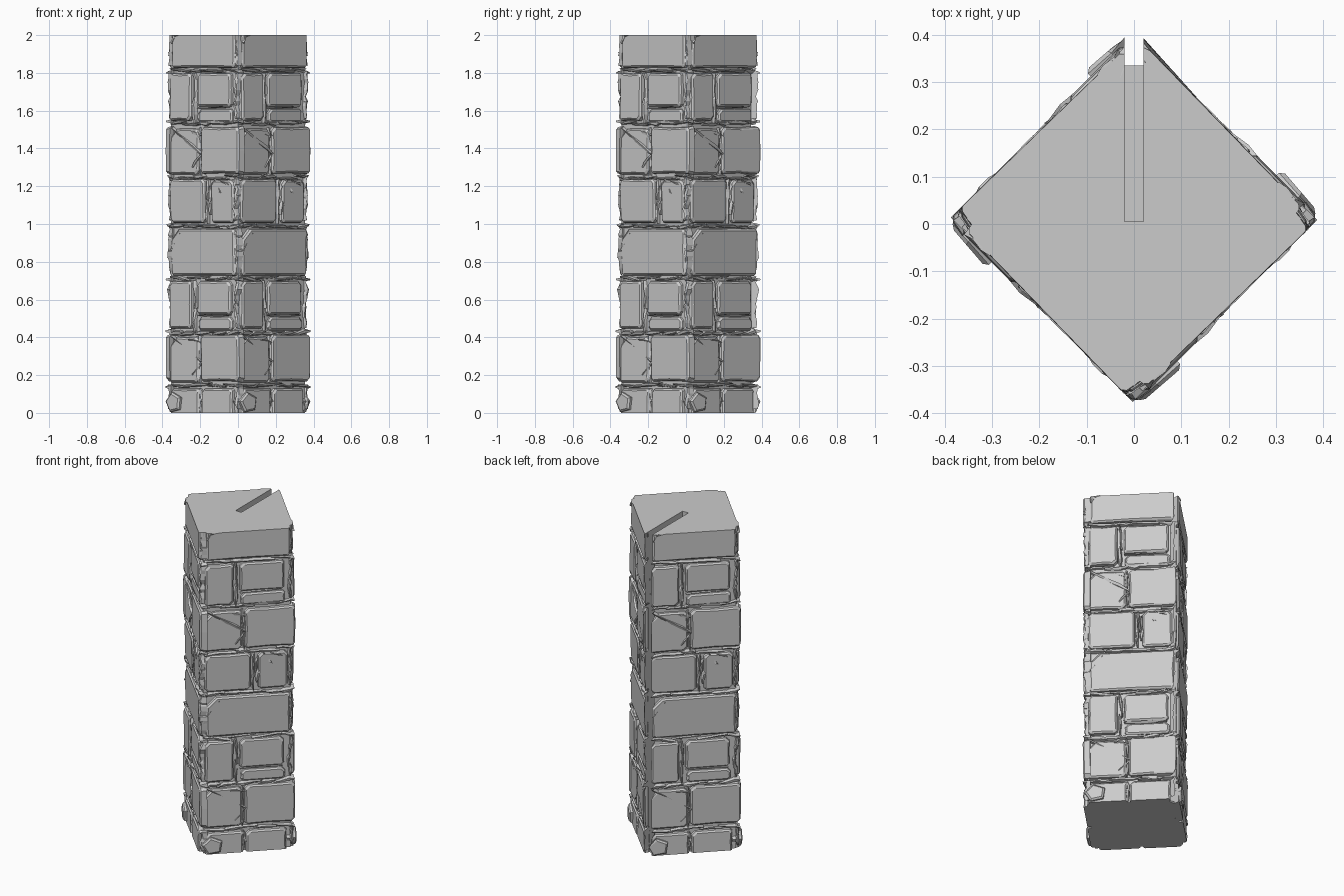
import bpy, bmesh, math, random
from mathutils import Vector, Matrix

cube = bpy.data.objects.get("Cube")
if cube:
    bpy.data.objects.remove(cube, do_unlink=True)

HEIGHT = 2.0
CORE = 0.25        # half width of the mortar core
FACE = 0.272       # distance of the stone fronts from the axis
SLOT = 0.02        # half width of the slot at the back corner
CENTRE = Vector((0, 0.011, 0))
REPEAT = 1.1       # courses repeat after this height

stone_grey = bpy.data.materials.new("stone_grey")
stone_grey.use_nodes = True
colour = (0.6, 0.6, 0.6, 1)
stone_grey.diffuse_color = colour
stone_grey.node_tree.nodes["Principled BSDF"].inputs["Base Color"].default_value = colour


def make_object(name, bm):
    bmesh.ops.recalc_face_normals(bm, faces=bm.faces)
    mesh = bpy.data.meshes.new(name)
    bm.to_mesh(mesh)
    bm.free()
    mesh.materials.append(stone_grey)
    obj = bpy.data.objects.new(name, mesh)
    bpy.context.collection.objects.link(obj)
    return obj


def across(x):
    """Turn a distance seen across the corner into a distance along the wall."""
    return (x + 0.192) / 0.707


def loft(bm, rings):
    """Closed solid through rings of (along, out, up) points."""
    loops = [[bm.verts.new(p) for p in ring] for ring in rings]
    n = len(loops[0])
    for a, b in zip(loops, loops[1:]):
        for i in range(n):
            bm.faces.new((a[i], a[(i + 1) % n], b[(i + 1) % n], b[i]))
    bm.faces.new(loops[0])
    bm.faces.new(loops[-1])


def stone(bm, rng, x0, x1, z0, z1, lift=0.0, cut=0.02):
    """Worn block with clipped corners and a rounded-over front."""
    u0, u1 = across(x0), across(x1)
    cu, cz = (u0 + u1) / 2, (z0 + z1) / 2
    w, h = (u1 - u0) / 2, (z1 - z0) / 2
    outline = []
    for su, sz in ((-1, -1), (1, -1), (1, 1), (-1, 1)):
        c = rng.uniform(0.008, 0.02)
        if (su, sz) == (-1, 1):
            c = cut
        pair = [(su * w, sz * (h - c)), (su * (w - c), sz * h)]
        outline += pair if su * sz > 0 else pair[::-1]
        # a dent half way along the edge that follows
        mid = (0, sz * h) if su * sz > 0 else (su * w, 0)
        dent = rng.uniform(0.96, 1.02)
        outline.append((mid[0] * dent, mid[1] * dent))
    tilt_u, tilt_z = rng.uniform(-0.015, 0.015), rng.uniform(-0.02, 0.02)

    def ring(grow, out):
        return [(cu + a * (1 + grow / w), out + a * tilt_u + b * tilt_z,
                 cz + b * (1 + grow / h)) for a, b in outline]
    loft(bm, [ring(0.008, CORE - 0.02), ring(0.002, FACE + lift - 0.008),
              ring(-0.007, FACE + lift)])


def shard(bm, rng, start, end, width, out):
    """Jagged splinter of mortar lying from start to end."""
    a = Vector((across(start[0]), 0, start[1]))
    b = Vector((across(end[0]), 0, end[1]))
    side = (b - a).normalized().cross(Vector((0, 1, 0)))
    rings = []
    for t in (0, 0.35, 0.75, 1):
        p = a.lerp(b, t)
        s = width * rng.uniform(0.4, 1.0) * (0.5 if t in (0, 1) else 1)
        top = out + rng.uniform(-0.012, 0.004)
        p += side * rng.uniform(-0.3, 0.3) * width
        rings.append([p + side * s * 1.6 + Vector((0, CORE - 0.02, 0)),
                      p + side * s * 0.5 + Vector((0, top, 0)),
                      p - side * s * 0.6 + Vector((0, top - rng.uniform(0, 0.01), 0)),
                      p - side * s * 1.6 + Vector((0, CORE - 0.02, 0))])
    loft(bm, rings)


def build_stones(bm, rng):
    # lowest course
    stone(bm, rng, -0.36, -0.21, -0.02, 0.125)
    stone(bm, rng, -0.195, -0.035, -0.02, 0.125)
    # courses that appear twice
    for up in (0, REPEAT):
        stone(bm, rng, -0.365, -0.215, 0.165 + up, 0.40 + up, -0.003, 0.05)
        stone(bm, rng, -0.20, 0.0, 0.17 + up, 0.41 + up)
        stone(bm, rng, -0.362, -0.25, 0.45 + up, 0.695 + up, 0.004)
        stone(bm, rng, -0.22, -0.045, 0.525 + up, 0.695 + up, -0.003)
        stone(bm, rng, -0.215, -0.04, 0.44 + up, 0.505 + up, -0.006)
        stone(bm, rng, -0.355, -0.02, 0.73 + up, 0.97 + up, 0, 0.055)
    # middle course
    stone(bm, rng, -0.362, -0.18, 1.01, 1.235)
    stone(bm, rng, -0.145, -0.03, 1.01, 1.23, -0.003)
    # loose tilted rock at the foot
    ring = [(0.062 * math.cos(t), 0.056 * math.sin(t))
            for t in (i * math.tau / 5 + 0.5 for i in range(5))]
    u = across(-0.335)
    loft(bm, [[(u + a * s, out + a * 0.06, 0.055 + b * s) for a, b in ring]
              for s, out in ((1, CORE - 0.02), (1, FACE + 0.01), (0.8, FACE + 0.018))])


def build_mortar(bm, rng):
    # bed joints
    for z in (0.147, 0.425, 0.712, 0.99, 1.25, 1.53, 1.812):
        x = -0.365
        while x < -0.02:
            end = min(x + rng.uniform(0.06, 0.14), 0.0)
            shard(bm, rng, (x, z + rng.uniform(-0.012, 0.012)),
                  (end, z + rng.uniform(-0.012, 0.012)), 0.014, FACE)
            x = end - 0.015
    # upright joints and corner splinters
    uprights = [(-0.203, 0, 0.13), (-0.162, 1.0, 1.24), (-0.15, 1.05, 1.2)]
    for up in (0, REPEAT):
        uprights += [(-0.208, 0.16 + up, 0.41 + up), (-0.236, 0.43 + up, 0.7 + up)]
    for z in (0.02, 0.45, 0.58, 0.74, 0.86, 1.02, 1.12, 1.56, 1.68, 1.84):
        uprights.append((-0.016, z, z + 0.13))
    for x, z0, z1 in uprights:
        mid = z0 + (z1 - z0) * rng.uniform(0.4, 0.6)
        for a, b in ((z0, mid + 0.01), (mid - 0.01, z1)):
            shard(bm, rng, (x + rng.uniform(-0.006, 0.006), a),
                  (x + rng.uniform(-0.006, 0.006), b), 0.012, FACE)
    # slanting splinters across the broken stones
    for up in (0, REPEAT):
        shard(bm, rng, (-0.355, 0.41 + up), (-0.20, 0.27 + up), 0.014, FACE + 0.006)
        shard(bm, rng, (-0.26, 0.39 + up), (-0.20, 0.37 + up), 0.012, FACE + 0.003)
        shard(bm, rng, (-0.24, 0.2 + up), (-0.20, 0.27 + up), 0.012, FACE + 0.004)
        shard(bm, rng, (-0.22, 0.515 + up), (-0.05, 0.52 + up), 0.008, FACE - 0.002)
        shard(bm, rng, (-0.355, 0.86 + up), (-0.305, 0.95 + up), 0.012, FACE + 0.003)
    shard(bm, rng, (-0.13, 1.235), (-0.09, 1.15), 0.014, FACE + 0.006)
    shard(bm, rng, (-0.10, 1.23), (-0.05, 1.21), 0.014, FACE + 0.004)


def place(bm, turn):
    """Move a wall from (along, out, up) to its side; keep the slot clear."""
    spin = Matrix.Rotation(turn * math.pi / 2, 3, "Z")
    out = spin @ Vector((-1, -1, 0)).normalized()
    along = spin @ Vector((1, -1, 0)).normalized()
    for v in bm.verts:
        p = CENTRE + along * v.co.x + out * v.co.y
        p.z = min(max(v.co.z, 0), HEIGHT)
        if out.y > 0 and p.x * out.x < SLOT:
            p.x = math.copysign(SLOT, out.x)
        v.co = p


# Four matching walls
for turn, side in enumerate(("front_right", "front_left", "back_left", "back_right")):
    for part, build, seed in (("stones", build_stones, 4), ("mortar", build_mortar, 9)):
        bm = bmesh.new()
        build(bm, random.Random(seed))
        place(bm, turn)
        make_object(f"{side}_{part}", bm)

# Core with a slot from the axis to the back corner
reach = CORE * math.sqrt(2)
cy = CENTRE.y
outline = [(0, cy - reach), (reach, cy), (SLOT, cy + reach - SLOT), (SLOT, 0.005),
           (-SLOT, 0.005), (-SLOT, cy + reach - SLOT), (-reach, cy)]
bm = bmesh.new()
loft(bm, [[(x, y, z) for x, y in outline] for z in (0, HEIGHT)])
make_object("mortar_core", bm)

# Floor of the slot
bm = bmesh.new()
loft(bm, [[(-SLOT, 0.005, z), (SLOT, 0.005, z), (SLOT, 0.335, z), (-SLOT, 0.335, z)]
          for z in (0, 0.01)])
make_object("slot_floor", bm)
